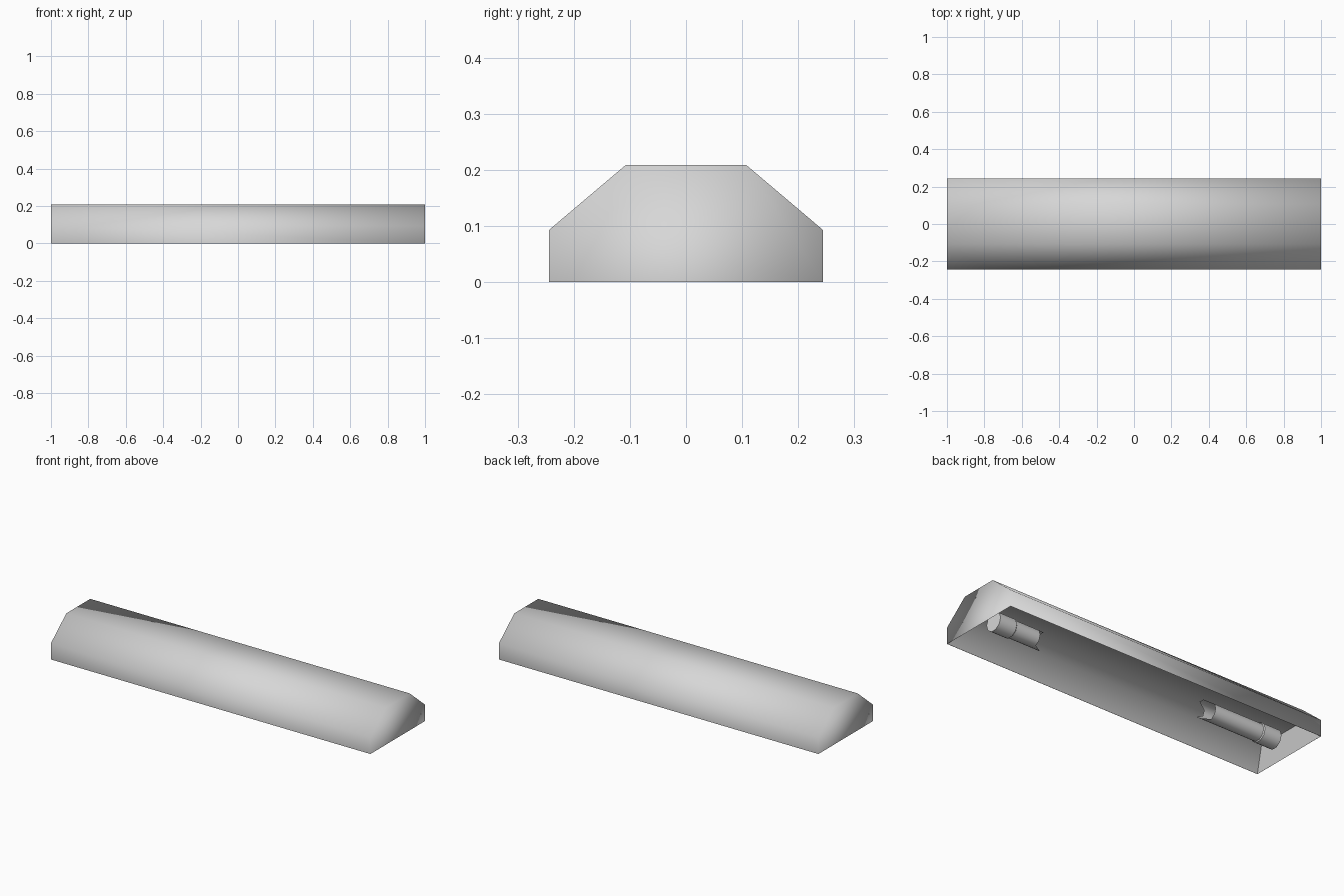
import bpy
import bmesh
from math import sin, cos, pi, radians

if "Cube" in bpy.data.objects:
    bpy.data.objects.remove(bpy.data.objects["Cube"])

grey = bpy.data.materials.new("light_grey")
grey.use_nodes = True
colour = (0.68, 0.68, 0.68, 1)
grey.diffuse_color = colour
grey.node_tree.nodes["Principled BSDF"].inputs["Base Color"].default_value = colour


def finish(bm, name, sharp_angle=180):
    """Turn a bmesh into a smooth-shaded grey object."""
    for face in bm.faces:
        face.smooth = True
    mesh = bpy.data.meshes.new(name)
    bm.to_mesh(mesh)
    bm.free()
    mesh.materials.append(grey)
    mesh.set_sharp_from_angle(angle=radians(sharp_angle))
    bpy.context.collection.objects.link(bpy.data.objects.new(name, mesh))


def housing(name, half_profile, half_length):
    """Extrude a mirrored (y, z) profile along x, open underneath."""
    profile = half_profile + [(-y, z) for y, z in reversed(half_profile)]
    bm = bmesh.new()
    right, left = [[bm.verts.new((x, y, z)) for y, z in profile]
                   for x in (-half_length, half_length)]
    for i in range(len(profile) - 1):
        bm.faces.new((right[i], left[i], left[i + 1], right[i + 1]))
    bm.faces.new(right)
    bm.faces.new(reversed(left))
    finish(bm, name)


def recess(name, rim, ceiling, height):
    """Tapered tray from a rim at z = 0 up to a flat ceiling, facing down."""
    bm = bmesh.new()
    low, high = [[bm.verts.new((sx * x, sy * y, z))
                  for sx, sy in ((-1, -1), (1, -1), (1, 1), (-1, 1))]
                 for (x, y), z in ((rim, 0), (ceiling, height))]
    for i in range(4):
        n = (i + 1) % 4
        bm.faces.new((low[n], low[i], high[i], high[n]))
    bm.faces.new(reversed(high))
    finish(bm, name, 60)


def broken_tube(name, side, inner_x):
    """Capped tube stub, snapped off in a jagged edge at inner_x."""
    sides, axis_z, tube_r, cap_r = 10, 0.055, 0.049, 0.054
    sections = [(0.905, cap_r), (0.8, cap_r), (0.795, tube_r), (inner_x, tube_r)]
    bm = bmesh.new()
    rings = []
    for x, r in sections:
        ring = []
        for k in range(sides):
            a = 2 * pi * k / sides
            jag = 0.025 * (-1) ** (k // 2) if x == inner_x else 0
            ring.append(bm.verts.new((side * (x + jag), r * cos(a), axis_z + r * sin(a))))
        rings.append(ring)
    for a, b in zip(rings, rings[1:]):
        for k in range(sides):
            n = (k + 1) % sides
            bm.faces.new((a[k], a[n], b[n], b[k]))
    bm.faces.new(reversed(rings[0]))
    if side < 0:
        bmesh.ops.reverse_faces(bm, faces=bm.faces[:])
    bmesh.ops.recalc_face_normals(bm, faces=bm.faces[:])
    finish(bm, name, 40)


# Chamfered housing, open at the bottom
housing("lamp_housing", [(0.244, 0), (0.244, 0.093), (0.107, 0.209)], 1.0)

# Tapered reflector tray inside the housing
recess("inner_reflector", (0.999, 0.243), (0.96, 0.166), 0.111)

# Two stubs of the broken tube
broken_tube("left_tube_stub", 1, 0.62)
broken_tube("right_tube_stub", -1, 0.46)
